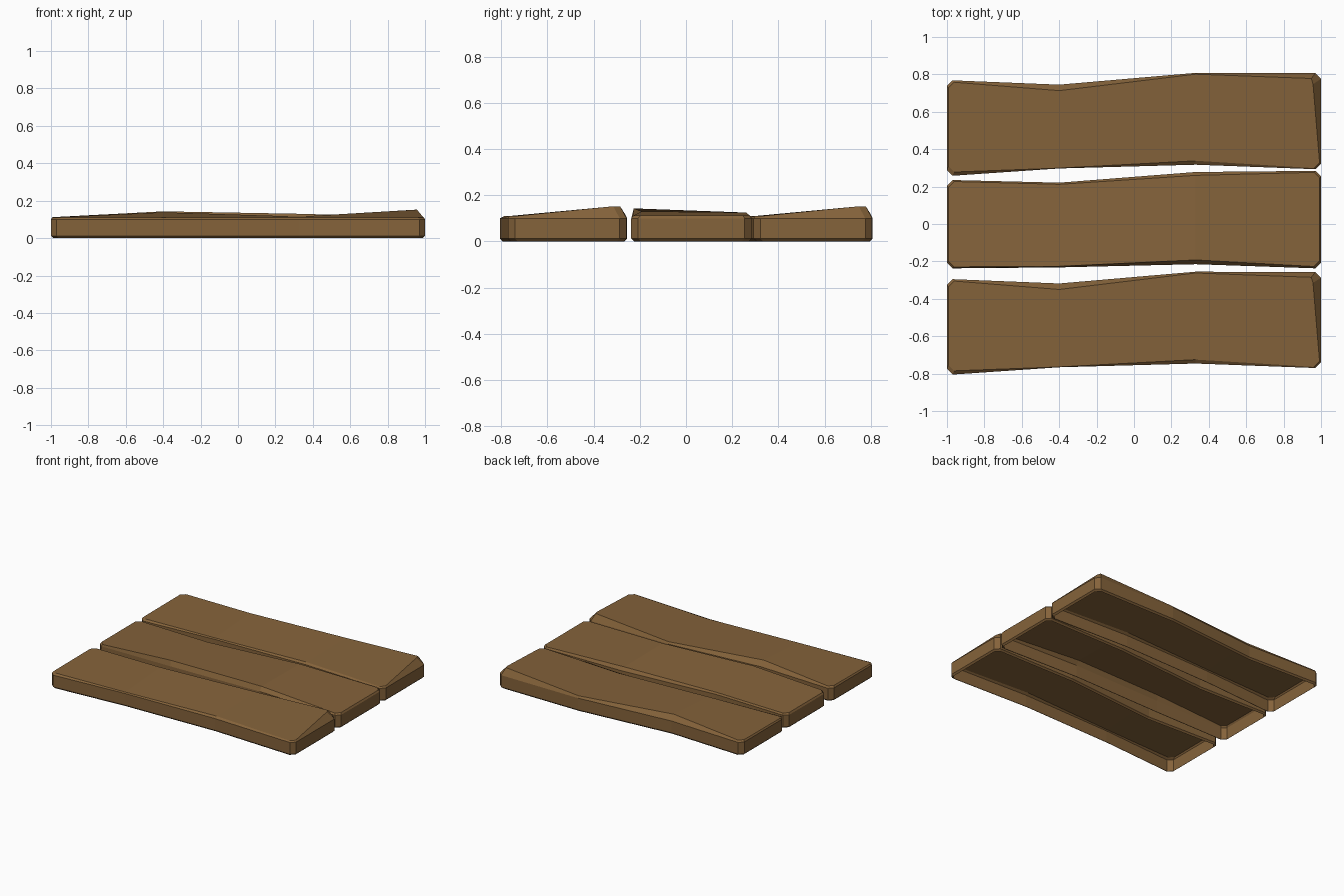
import bpy

if "Cube" in bpy.data.objects:
    bpy.data.objects.remove(bpy.data.objects["Cube"])

wood = bpy.data.materials.new("brown wood")
wood.diffuse_color = (0.235, 0.125, 0.043, 1)
wood.use_nodes = True
wood.node_tree.nodes["Principled BSDF"].inputs["Base Color"].default_value = wood.diffuse_color


def ring(front, back, z_front, z_back, inset=0.0, lean=0.0):
    """Plank outline: four stations per long side, corners chamfered at both ends."""
    xe = 0.97 - inset
    xs = (-xe, -0.4, 0.33, xe)
    end = 1.0 - inset
    c = 0.03
    f = [(x, y + inset, z) for x, y, z in zip(xs, front, z_front)]
    b = [(x, y - inset, z) for x, y, z in zip(xs, back, z_back)]
    b[3] = (xe - lean * 0.4, b[3][1], b[3][2])
    right = [(end, f[3][1] + c, z_front[3]), (end - lean, b[3][1] - c, z_back[3])]
    left = [(-end, b[0][1] - c, z_back[0]), (-end, f[0][1] + c, z_front[0])]
    return f + right + b[::-1] + left


def plank(name, offset, front, back, top_front, top_back, z_front, z_back, lean):
    flat = lambda z: (z,) * 4
    rings = [
        ring(front, back, flat(0.0), flat(0.0), 0.012),
        ring(front, back, flat(0.012), flat(0.012)),
        ring(front, back, flat(0.1), flat(0.1)),
        ring(top_front, top_back, z_front, z_back, 0.008, lean),
    ]
    verts = [(x, y + offset, z) for r in rings for x, y, z in r]
    n = 12
    faces = [(k * n + i, k * n + (i + 1) % n, (k + 1) * n + (i + 1) % n, (k + 1) * n + i)
             for k in range(3) for i in range(n)]
    # top surface only, the underside is open
    t = 3 * n
    for loop in ((0, 1, 8, 9, 10, 11), (1, 2, 7, 8), (2, 3, 4, 5, 6, 7)):
        faces.append(tuple(t + i for i in loop))
    mesh = bpy.data.meshes.new(name)
    mesh.from_pydata(verts, [], faces)
    mesh.materials.append(wood)
    obj = bpy.data.objects.new(name, mesh)
    bpy.context.collection.objects.link(obj)


# outer planks share one warped shape
for name, off in (("front_plank", 0.0), ("back_plank", 1.063)):
    plank(name, off,
          (-0.805, -0.766, -0.746, -0.77), (-0.295, -0.318, -0.255, -0.257),
          (-0.793, -0.772, -0.733, -0.772), (-0.297, -0.342, -0.254, -0.277),
          (0.11, 0.11, 0.11, 0.11), (0.112, 0.138, 0.115, 0.152), 0.035)

# middle plank
plank("middle_plank", 0.0,
      (-0.237, -0.232, -0.215, -0.237), (0.235, 0.221, 0.278, 0.284),
      (-0.237, -0.234, -0.2, -0.235), (0.235, 0.22, 0.268, 0.284),
      (0.112, 0.143, 0.13, 0.112), (0.112, 0.112, 0.125, 0.112), 0.0)
